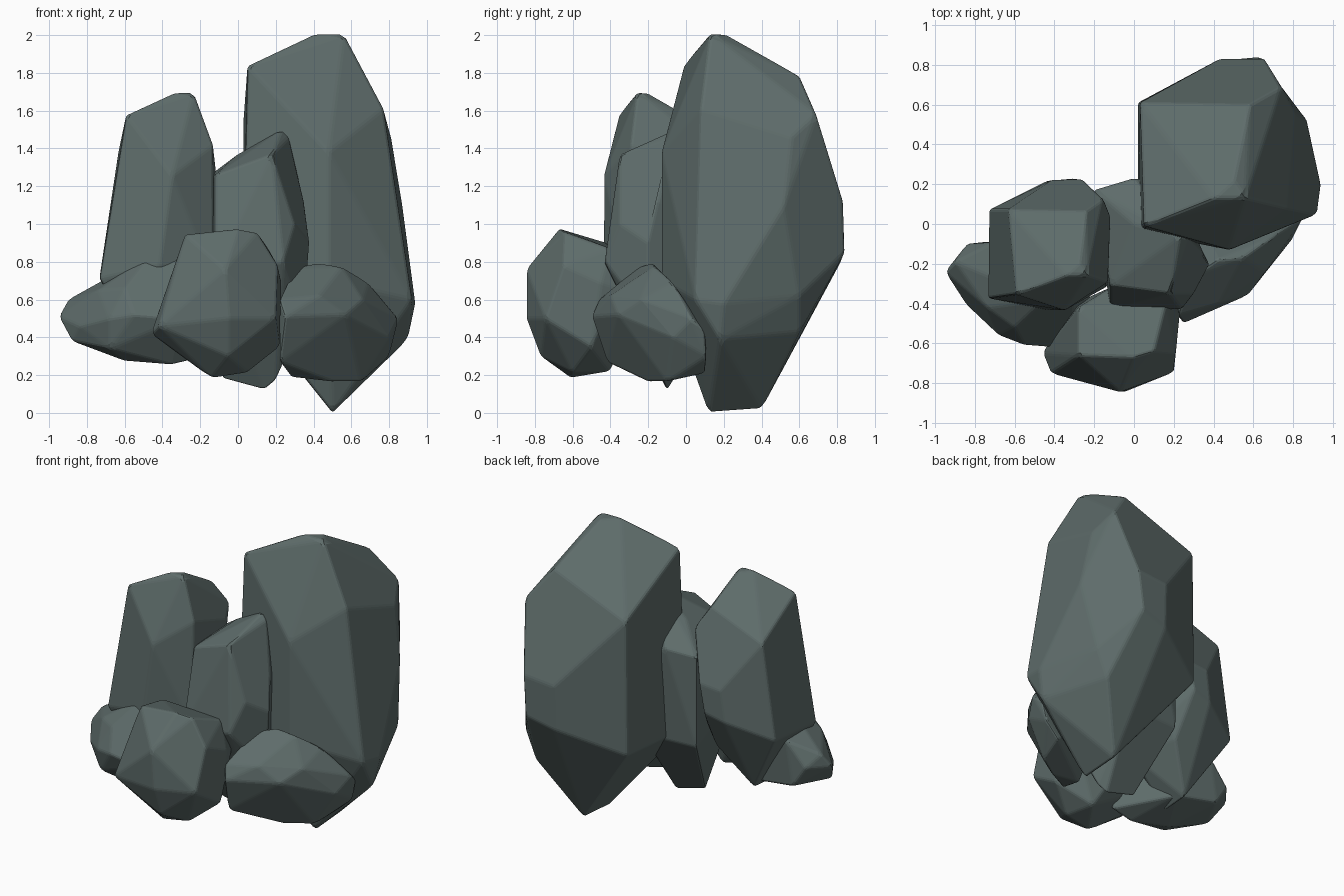
import bpy, bmesh, math

# One slate colour for the whole cluster
slate = bpy.data.materials.new("slate_grey")
slate.diffuse_color = (0.112, 0.150, 0.145, 1)


def rock(name, corners, bevel=0.012):
    """Chiselled rock: convex hull of a few corners, nearly flat facets merged, worn edges."""
    bm = bmesh.new()
    for c in corners:
        bm.verts.new(c)
    bmesh.ops.convex_hull(bm, input=bm.verts[:])
    loose = [v for v in bm.verts if not v.link_faces]
    bmesh.ops.delete(bm, geom=loose, context='VERTS')
    bmesh.ops.dissolve_limit(bm, angle_limit=math.radians(7),
                             verts=bm.verts[:], edges=bm.edges[:])
    bmesh.ops.recalc_face_normals(bm, faces=bm.faces[:])
    mesh = bpy.data.meshes.new(name)
    bm.to_mesh(mesh)
    bm.free()
    mesh.materials.append(slate)
    ob = bpy.data.objects.new(name, mesh)
    bpy.context.collection.objects.link(ob)
    b = ob.modifiers.new("worn_edges", 'BEVEL')
    b.width, b.segments = bevel, 2
    b.limit_method = 'ANGLE'
    b.angle_limit = math.radians(8)
    return ob


# Tall rock at the back right
tall = [(.05, -.01, 1.84), (.40, .13, 2.005), (.56, .13, 2.005), (.50, .22, 2.0),
        (.58, .60, 1.785), (.77, .08, 1.61), (.74, .69, 1.58), (.81, .56, 1.46),
        (.03, .61, 1.57), (.03, -.04, 1.37), (.48, -.13, 1.38), (.81, .05, 1.36),
        (.43, .83, 1.10), (.66, .83, 1.12), (.63, .84, .85), (.43, .82, .80), (.87, .52, 1.10),
        (.02, .61, .65), (.02, -.04, .60), (.48, -.13, .70),
        (.92, .05, .60), (.94, .20, .58), (.90, .18, .39), (.72, .60, .43), (.80, .60, .62),
        (.50, .12, 0), (.50, .40, .02)]
rock("tall_rock_right", tall, .014)


# Tall rock on the left: the same stone, smaller and leaning to the right
def lean(p):
    z = 1.69 - (2 - p[2]) * .70
    return (-.735 + (p[0] - .02) * .67 + .14 * (z - .7), -.435 + (p[1] + .13) * .685, z)


rock("tall_rock_left", [lean(p) for p in tall])

# Pointed rock wedged between the two tall ones
rock("middle_rock", [
    (.23, -.06, 1.50), (.27, -.07, 1.46), (-.12, -.31, 1.26), (0, 0, 1.37), (.18, -.35, 1.37),
    (.35, -.15, 1.12), (-.20, .17, 1.22), (0, .23, 1.25), (.2, .2, 1.1), (.30, -.35, 1.0),
    (.38, -.20, .90), (.24, -.43, .80), (-.12, -.43, .75), (-.20, .17, .60), (.2, .2, .6),
    (.35, -.20, .50), (.14, -.10, .12), (-.08, -.10, .18), (.20, -.12, .17)])

# Low boulders along the front
rock("front_boulder", [
    (-.28, -.66, .945), (0, -.67, .975), (.10, -.64, .955), (.16, -.40, .87), (-.28, -.42, .90),
    (.21, -.65, .78), (.23, -.45, .69), (.20, -.745, .50), (-.07, -.845, .76), (-.05, -.845, .50),
    (-.21, -.81, .62), (-.46, -.65, .42), (-.42, -.75, .46), (.22, -.50, .35),
    (-.05, -.77, .30), (-.14, -.61, .185), (.05, -.60, .215), (-.38, -.55, .36),
    (.20, -.35, .66), (-.10, -.31, .78), (-.10, -.32, .42), (0, -.40, .22), (-.30, -.40, .40)])

rock("left_boulder", [
    (-.95, -.24, .51), (-.90, -.19, .60), (-.88, -.33, .38), (-.45, -.38, .85), (-.30, -.38, .83),
    (-.70, -.09, .68), (-.84, -.10, .52), (-.58, -.30, .77), (-.74, -.42, .65), (-.60, -.52, .66),
    (-.84, -.41, .46), (-.55, -.61, .52), (-.68, -.56, .50), (-.30, -.63, .50),
    (-.68, -.52, .34), (-.60, -.38, .275), (-.35, -.45, .255), (-.20, -.45, .29),
    (-.75, -.09, .38), (-.40, -.10, .64), (-.45, -.12, .33), (-.20, -.40, .60)])

rock("right_boulder", [
    (.30, -.26, .77), (.42, -.18, .795), (.55, -.17, .775), (.22, -.46, .60), (.25, -.50, .51),
    (.57, -.36, .52), (.43, -.40, .62), (.66, -.24, .60), (.69, -.07, .69), (.80, .01, .55),
    (.85, .03, .50), (.83, .10, .44), (.80, .11, .30), (.80, -.07, .40), (.22, -.42, .27),
    (.28, -.20, .19), (.50, -.20, .165), (.65, -.10, .165), (.70, .10, .21), (.30, .05, .50)])
